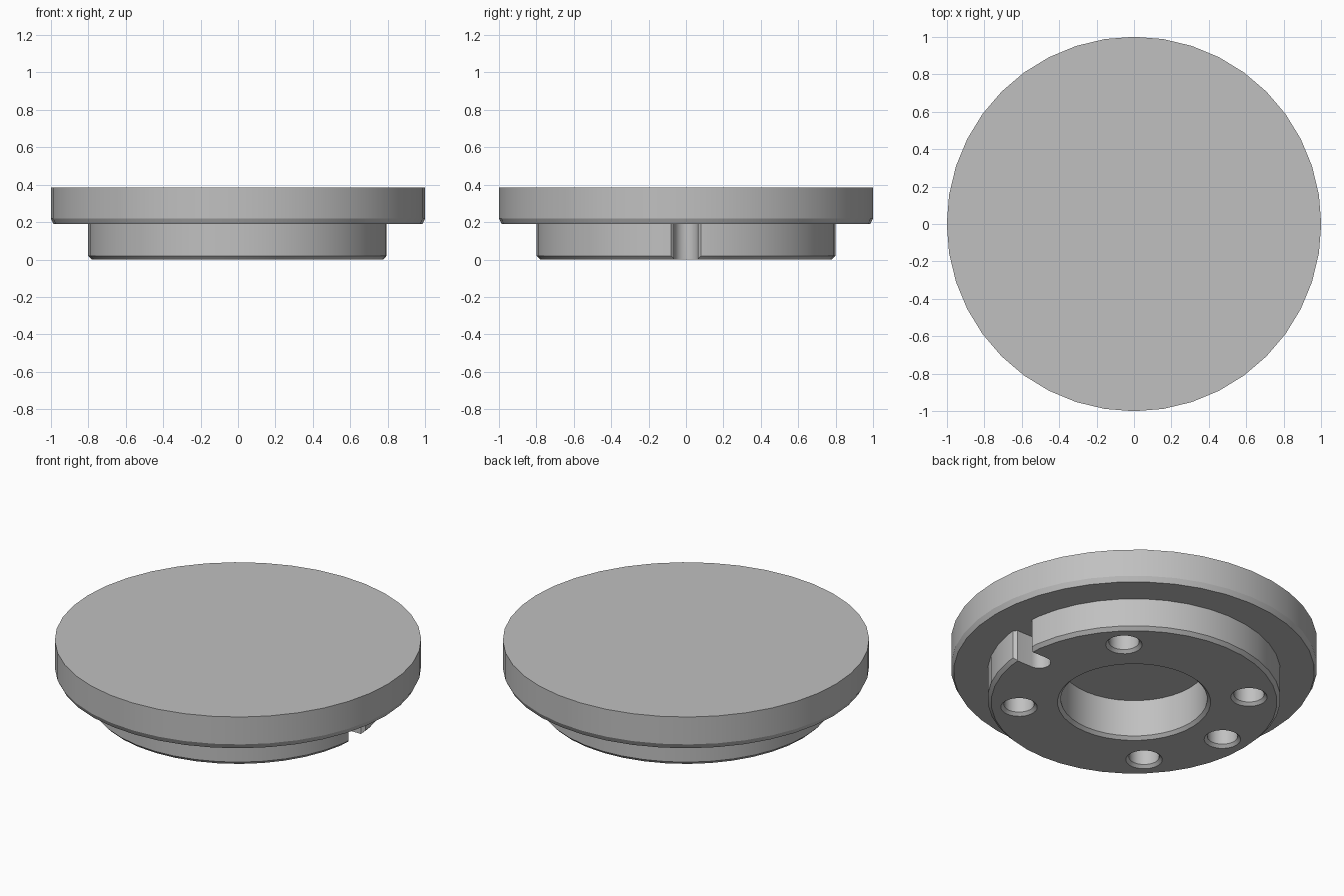
import bpy, bmesh
from math import sin, cos, pi, radians

cube = bpy.data.objects.get("Cube")
if cube:
    bpy.data.objects.remove(cube, do_unlink=True)

# Single grey material
grey = bpy.data.materials.new("plain grey")
grey.use_nodes = True
colour = (0.53, 0.53, 0.53, 1)
grey.diffuse_color = colour
grey.node_tree.nodes["Principled BSDF"].inputs["Base Color"].default_value = colour


def finish(name, bm):
    bmesh.ops.remove_doubles(bm, verts=bm.verts, dist=1e-5)
    bmesh.ops.recalc_face_normals(bm, faces=bm.faces)
    mesh = bpy.data.meshes.new(name)
    bm.to_mesh(mesh)
    bm.free()
    mesh.materials.append(grey)
    obj = bpy.data.objects.new(name, mesh)
    bpy.context.collection.objects.link(obj)
    return obj


def lathe(name, profile, steps, location=(0, 0, 0)):
    """Revolve (radius, z) points; a zero radius end is closed by a flat cap."""
    bm = bmesh.new()
    rings = [[bm.verts.new((r * cos(2 * pi * i / steps), r * sin(2 * pi * i / steps), z))
              for i in range(steps)] for r, z in profile]
    for low, high in zip(rings, rings[1:]):
        for i in range(steps):
            j = (i + 1) % steps
            bm.faces.new((low[i], low[j], high[j], high[i]))
    bm.faces.new(rings[0])
    bm.faces.new(rings[-1])
    obj = finish(name, bm)
    obj.location = location
    return obj


def prism(name, outline, bottom, top):
    bm = bmesh.new()
    base = bm.faces.new([bm.verts.new((x, y, bottom)) for x, y in outline])
    side = bmesh.ops.extrude_face_region(bm, geom=[base])
    verts = [v for v in side["geom"] if isinstance(v, bmesh.types.BMVert)]
    bmesh.ops.translate(bm, verts=verts, vec=(0, 0, top - bottom))
    return finish(name, bm)


# Flanged disc with chamfered hub and blind centre bore
HUB_TOP, TOP, BORE = 0.19, 0.385, 0.24
disc = lathe("flanged_disc", [
    (0.40, BORE), (0.40, 0.018), (0.418, 0), (0.78, 0), (0.80, 0.02),
    (0.80, HUB_TOP), (0.985, HUB_TOP), (1, 0.22), (1, TOP)], 40)

# Five blind holes with countersunk rims
cutters = []
for angle in (45, 135, 180, 225, 315):
    a = radians(angle)
    cutters.append(lathe("hole_cutter", [
        (0.118, -0.018), (0.083, 0.017), (0.083, 0.2)], 24,
        (0.63 * cos(a), 0.63 * sin(a), 0)))

# Round-ended edge slot with flared mouth
half, centre = 0.063, 0.675
tip = [(centre + half * cos(radians(t)), half * sin(radians(t))) for t in range(90, 271, 15)]
mouth = [(0.777, -half), (0.86, -half - 0.083), (0.86, half + 0.083), (0.777, half)]
cutters.append(prism("slot_cutter", tip + mouth, -0.1, HUB_TOP))

# Cut everything, then drop the cutters
bpy.context.view_layer.objects.active = disc
for cutter in cutters:
    mod = disc.modifiers.new("cut", "BOOLEAN")
    mod.operation, mod.solver, mod.object = "DIFFERENCE", "EXACT", cutter
    bpy.ops.object.modifier_apply(modifier=mod.name)
    bpy.data.objects.remove(cutter, do_unlink=True)

# Smooth round walls, crisp edges
bpy.ops.object.select_all(action="DESELECT")
disc.select_set(True)
bpy.ops.object.shade_smooth_by_angle(angle=radians(25))
